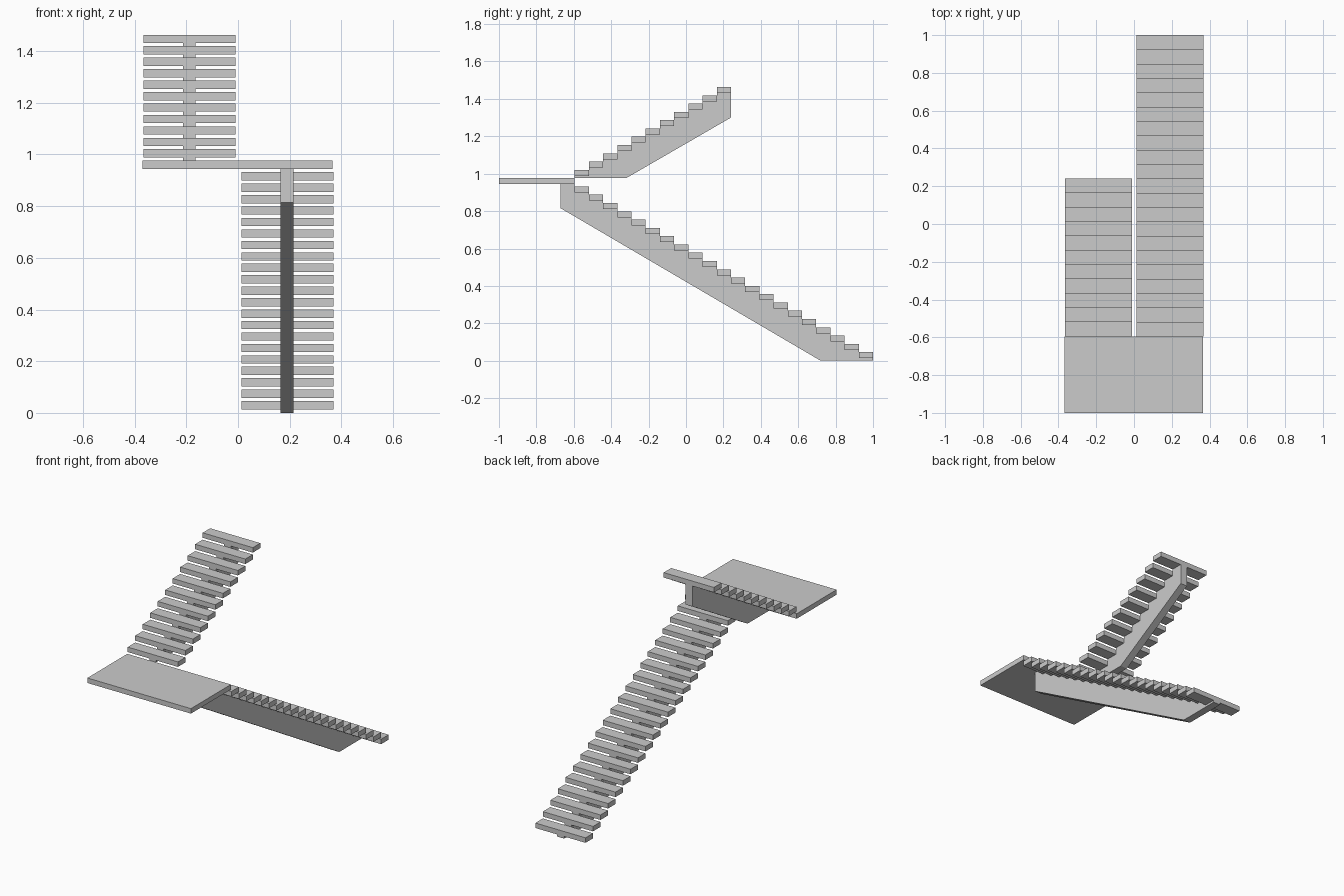
import bpy, bmesh

if "Cube" in bpy.data.objects:
    bpy.data.objects.remove(bpy.data.objects["Cube"])

RISE, GOING, THICK = 0.0443, 0.07595, 0.032
LANDING_Y, LANDING_TOP = -0.595, 0.976


def finish(name, bm):
    bmesh.ops.recalc_face_normals(bm, faces=bm.faces)
    me = bpy.data.meshes.new(name)
    bm.to_mesh(me)
    bm.free()
    ob = bpy.data.objects.new(name, me)
    bpy.context.collection.objects.link(ob)
    return ob


def extrude_profile(name, pts, x0, x1):
    """Extrude a closed (y, z) outline from x0 to x1."""
    bm = bmesh.new()
    face = bm.faces.new([bm.verts.new((x0, y, z)) for y, z in pts])
    ext = bmesh.ops.extrude_face_region(bm, geom=[face])
    verts = [v for v in ext["geom"] if isinstance(v, bmesh.types.BMVert)]
    bmesh.ops.translate(bm, verts=verts, vec=(x1 - x0, 0, 0))
    return finish(name, bm)


def slab(name, x0, x1, y0, y1, z0, z1):
    return extrude_profile(name, [(y0, z0), (y1, z0), (y1, z1), (y0, z1)], x0, x1)


def flight(name, count, y_start, step, top, tread_x, stringer_x, underside):
    """Treads on one central sawtooth stringer; step is the signed going."""
    saw = []
    for i in range(count):
        ya, yb = y_start + i * step, y_start + (i + 1) * step
        z = top + i * RISE
        slab(f"{name}_tread_{i + 1}", *tread_x, min(ya, yb), max(ya, yb), z - THICK, z)
        saw += [(ya, z - THICK), (yb, z - THICK)]
    extrude_profile(f"{name}_stringer", saw + underside, *stringer_x)


# Lower flight climbs toward the front
flight("lower_flight", 21, 1.0, -GOING, LANDING_TOP - 21 * RISE,
       (0.013, 0.369), (0.165, 0.214),
       [(LANDING_Y, LANDING_TOP - THICK), (-0.67, LANDING_TOP - THICK),
        (-0.67, 0.815), (0.72, 0.0), (1.0, 0.0)])

# Landing
slab("landing", -0.369, 0.366, -1.0, LANDING_Y, LANDING_TOP - THICK, LANDING_TOP)

# Upper flight climbs toward the back
flight("upper_flight", 11, LANDING_Y, GOING, LANDING_TOP + RISE,
       (-0.366, -0.01), (-0.213, -0.165),
       [(LANDING_Y + 11 * GOING, 1.30), (-0.32, LANDING_TOP), (LANDING_Y, LANDING_TOP)])
